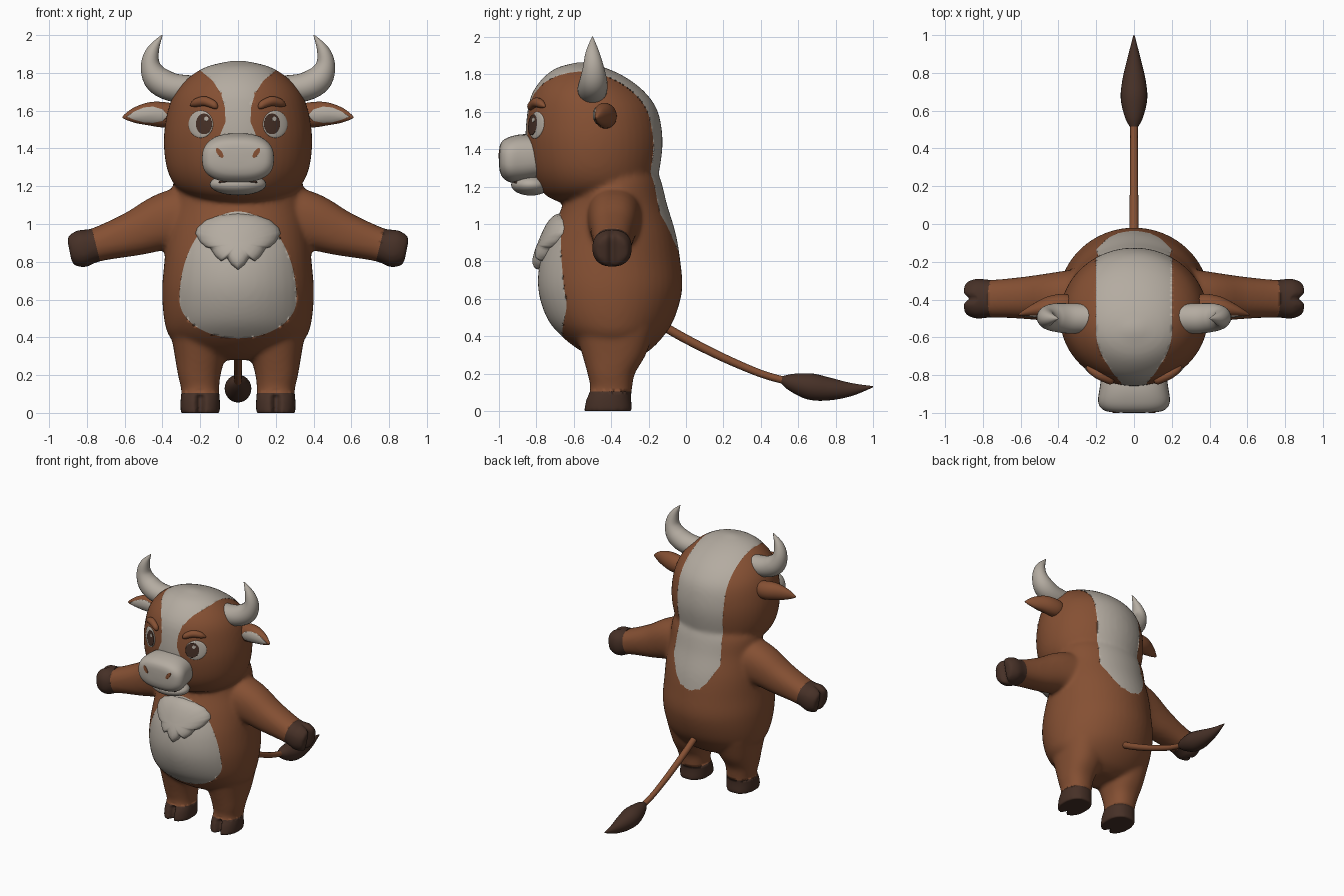
import bpy, bmesh, math
from mathutils import Vector
from mathutils.bvhtree import BVHTree

if "Cube" in bpy.data.objects:
    bpy.data.objects.remove(bpy.data.objects["Cube"])

X, Y, Z = Vector((1, 0, 0)), Vector((0, 1, 0)), Vector((0, 0, 1))
VOX = 0.013


def material(name, rgb):
    m = bpy.data.materials.new(name)
    m.diffuse_color = (*rgb, 1)
    m.use_nodes = True
    m.node_tree.nodes["Principled BSDF"].inputs["Base Color"].default_value = m.diffuse_color
    return m


BROWN = material("brown_fur", (0.235, 0.080, 0.033))
CREAM = material("cream_fur", (0.455, 0.410, 0.355))
DARK = material("dark_hoof", (0.062, 0.030, 0.020))


def finish(name, bm, *mats):
    bmesh.ops.recalc_face_normals(bm, faces=bm.faces)
    me = bpy.data.meshes.new(name)
    bm.to_mesh(me)
    bm.free()
    for m in mats:
        me.materials.append(m)
    me.shade_smooth()
    ob = bpy.data.objects.new(name, me)
    bpy.context.collection.objects.link(ob)
    return ob


def resample(rows, k=5):
    """Catmull-Rom interpolation through the stations."""
    out, n = [], len(rows)
    for i in range(n - 1):
        quad = [rows[max(i - 1, 0)], rows[i], rows[i + 1], rows[min(i + 2, n - 1)]]
        for j in range(k):
            t = j / k
            out.append([0.5 * (2 * b + (c - a) * t + (2 * a - 5 * b + 4 * c - d) * t * t
                               + (3 * b - a - 3 * c + d) * t ** 3) for a, b, c, d in zip(*quad)])
    return out + [list(rows[-1])]


def tube(bm, rows, across, axis=None, side=1, segs=28, power=2.0):
    """Loft of rings; each row is x, y, z, radius along 'across', other radius."""
    rows = resample(rows)
    cs = [Vector(r[:3]) for r in rows]
    rings = []
    for i, r in enumerate(rows):
        t = axis or (cs[min(i + 1, len(cs) - 1)] - cs[max(i - 1, 0)]).normalized()
        n = across.cross(t)
        ring = []
        for k in range(segs):
            a = math.tau * k / segs
            c, s = (math.copysign(abs(f) ** (2 / power), f) for f in (math.cos(a), math.sin(a)))
            p = cs[i] + across * c * max(r[3], .002) + n * s * max(r[4], .002)
            ring.append(bm.verts.new((p.x * side, p.y, p.z)))
        rings.append(ring)
    for a, b in zip(rings, rings[1:]):
        for k in range(segs):
            bm.faces.new((a[k], a[k - 1], b[k - 1], b[k]))
    bm.faces.new(rings[0])
    bm.faces.new(rings[-1])


def tube_part(name, mat, rows, across, **kw):
    bm = bmesh.new()
    tube(bm, rows, across, **kw)
    return finish(name, bm, mat)


def trunk(bm, rows):
    """Horizontal rings from z, half width, front y, back y."""
    tube(bm, [(0, (f + b) / 2, z, w, (b - f) / 2) for z, w, f, b in rows], X, axis=Z, segs=48)


def table(z, pts):
    if z <= pts[0][0]:
        return pts[0][1]
    for (a, va), (b, vb) in zip(pts, pts[1:]):
        if z <= b:
            return va + (vb - va) * (z - a) / (b - a)
    return pts[-1][1]


# ---- body: head, torso, arms and legs fused together ----
bm = bmesh.new()
trunk(bm, [(.28, .10, -.47, -.28), (.32, .26, -.56, -.20), (.4, .36, -.665, -.12),
           (.5, .392, -.745, -.06), (.65, .402, -.79, -.02), (.8, .39, -.78, -.03),
           (.95, .375, -.725, -.055), (1.1, .35, -.66, -.1), (1.25, .33, -.62, -.14),
           (1.36, .2, -.55, -.2)])
trunk(bm, [(1.1, .1, -.62, -.4), (1.14, .24, -.73, -.25), (1.2, .33, -.79, -.17),
           (1.3, .378, -.835, -.14), (1.45, .393, -.858, -.125), (1.6, .372, -.848, -.15),
           (1.7, .33, -.822, -.215), (1.78, .255, -.765, -.315), (1.835, .16, -.69, -.43),
           (1.865, .03, -.58, -.54)])
for s in (1, -1):
    tube(bm, [(.1, -.38, 1.03, .17, .2), (.35, -.385, 1.02, .14, .16), (.55, -.39, .95, .115, .12),
              (.75, -.395, .89, .1, .09), (.83, -.395, .87, .108, .102), (.892, -.395, .857, .085, .08)],
         Y, side=s, power=2.3)
    tube(bm, [(.2, -.42, -.012, .105, .135), (.2, -.415, .07, .105, .122), (.2, -.4, .12, .1, .112),
              (.205, -.4, .2, .113, .127), (.2, -.385, .3, .135, .17), (.19, -.38, .45, .17, .22)],
         X, axis=Z, side=s, power=2.3)
body = finish("body", bm, BROWN, CREAM, DARK)
rm = body.modifiers.new("fuse", 'REMESH')
rm.mode, rm.voxel_size = 'VOXEL', VOX
sm = body.modifiers.new("soften", 'SMOOTH')
sm.factor, sm.iterations = 0.5, 12
fused = bpy.data.meshes.new_from_object(body.evaluated_get(bpy.context.evaluated_depsgraph_get()))
body.modifiers.clear()


# colour regions of the body: negative inside
def stripe(p):
    if p.y < -.35 and p.z < 1.3:
        return 1
    if p.y > -.35:
        w = table(p.z, [(.8, -.12), (.84, .0), (.87, .08), (.92, .13), (1.05, .2), (1.25, .185), (1.5, .2)])
    else:
        w = table(p.z, [(1.3, .12), (1.46, .1), (1.54, .066), (1.62, .07), (1.69, .09), (1.83, .18), (1.88, .2)])
        w += (.2 - w) * min(max((p.y + .75) / .15, 0), 1)
    return abs(p.x) - w


def belly(p):
    if p.y > -.4:
        return 1
    return .25 * (math.hypot(p.x / .31, (p.z - .6) / (.205 if p.z < .6 else .466)) - 1)


def hoof(p):
    return min(p.z - .105, .24 * (p.z - .89) - .97 * (abs(p.x) - .752))


REGIONS = ((stripe, 1), (belly, 1), (hoof, 2))
bm = bmesh.new()
bm.from_mesh(fused)
bm.normal_update()
for v in bm.verts:
    for f, _ in REGIONS:      # slide vertices onto the colour borders
        d = f(v.co)
        if abs(d) < VOX:
            g = Vector([(f(v.co + e * 1e-4) - d) / 1e-4 for e in (X, Y, Z)])
            g -= v.normal * g.dot(v.normal)
            step = g * (d / max(g.length_squared, 1e-6))
            if step.length < VOX * .6:
                v.co -= step
bm.normal_update()
for fc in bm.faces:
    fc.smooth = True
    c = fc.calc_center_median()
    fc.material_index = next((m for f, m in REGIONS if f(c) < 0), 0)
for v in bm.verts:            # cloven hooves and flat soles
    p = v.co
    s = math.copysign(1, p.x)
    if p.z < .11 and p.y < -.45:
        p.y += .05 * math.exp(-((abs(p.x) - .2) / .018) ** 2) * min(1, (.11 - p.z) / .03)
    if abs(p.x) > .82:
        p.x -= s * .03 * math.exp(-((p.y + .395) / .018) ** 2) * min(1, (abs(p.x) - .82) / .04)
    p.z = max(p.z, 0)
body_tree = BVHTree.FromBMesh(bm)
bm.to_mesh(body.data)
bm.free()


def tree_of(ob):
    return BVHTree.FromPolygons([v.co for v in ob.data.vertices], [p.vertices[:] for p in ob.data.polygons])


def on_surface(tree, x, z):
    hit = tree.ray_cast(Vector((x, -3, z)), Y)[0]
    return hit if hit is not None else tree.find_nearest(Vector((x, -.9, z)))[0]


def ellipse(cx, cz, rx, rz, rot=0, n=32):
    c, s = math.cos(rot), math.sin(rot)
    pts = [(rx * math.cos(math.tau * i / n), rz * math.sin(math.tau * i / n)) for i in range(n)]
    return [(cx + a * c - b * s, cz + a * s + b * c) for a, b in pts]


def patch(name, mat, tree, outline, lift=.003, bulge=.0):
    """Thin shape drawn in x, z and laid on the front of a surface."""
    n = len(outline)
    cx, cz = (sum(p[i] for p in outline) / n for i in (0, 1))
    bm = bmesh.new()
    rings = []
    for r, up in [(r, lift + bulge * math.sqrt(1 - r ** 4)) for r in (.1, .35, .6, .78, .9, .97, 1)] + [(1, -.01)]:
        ring = []
        for x, z in outline:
            q = on_surface(tree, cx + (x - cx) * r, cz + (z - cz) * r)
            ring.append(bm.verts.new((cx + (x - cx) * r, q.y - up, cz + (z - cz) * r)))
        rings.append(ring)
    for a, b in zip(rings, rings[1:]):
        for k in range(n):
            bm.faces.new((a[k - 1], a[k], b[k], b[k - 1]))
    bm.faces.new(rings[0])
    return finish(name, bm, mat)


# ---- muzzle, lower lip, mouth line ----
muzzle = tube_part("muzzle", CREAM, [(0, -.76, 1.36, .165, .115), (0, -.87, 1.352, .182, .128),
                   (0, -.94, 1.345, .19, .122), (0, -.98, 1.347, .168, .098), (0, -.996, 1.35, .12, .065),
                   (0, -1.0, 1.352, .03, .02)], X, axis=-Y, segs=40, power=2.6)
muzzle_tree = tree_of(muzzle)
bm = bmesh.new()
bmesh.ops.create_uvsphere(bm, u_segments=32, v_segments=16, radius=1)
for v in bm.verts:
    v.co = Vector((v.co.x * .15, v.co.y * .105 - .83, v.co.z * .058 + 1.21))
finish("lower_lip", bm, CREAM)
tube_part("mouth_line", DARK, [(-.1, -.905, 1.222, .006, .006), (0, -.935, 1.23, .006, .006),
          (.1, -.905, 1.222, .006, .006)], Z, segs=8)

# ---- chest tuft with ragged lower edge ----
half = [(0, 1.055), (.1, 1.045), (.17, 1.02), (.215, .98), (.225, .95), (.2, .905), (.17, .878), (.147, .872),
        (.12, .83), (.09, .803), (.058, .82), (.035, .785), (0, .757)]
loop = half + [(-x, z) for x, z in half[-2:0:-1]]
dense = [(a[0] + (b[0] - a[0]) * t / 3, a[1] + (b[1] - a[1]) * t / 3)
         for a, b in zip(loop, loop[1:] + loop[:1]) for t in range(3)]
patch("chest_tuft", CREAM, body_tree, dense, bulge=.045)

# ---- paired parts ----
for s, side in ((1, "left"), (-1, "right")):
    tube_part(side + "_horn", CREAM, [(.22, -.5, 1.715, .075, .07), (.34, -.5, 1.722, .08, .075),
              (.425, -.495, 1.765, .074, .073), (.463, -.495, 1.84, .056, .052),
              (.45, -.5, 1.92, .036, .033), (.402, -.5, 2.0, .003, .003)], Y, side=s)
    ear = tube_part(side + "_ear", BROWN, [(.32, -.43, 1.575, .05, .055), (.38, -.43, 1.577, .06, .067),
                    (.46, -.44, 1.583, .055, .064), (.54, -.458, 1.576, .032, .045),
                    (.59, -.473, 1.568, .013, .02), (.612, -.48, 1.565, .003, .003)], Y, side=s)
    leaf = [(s * x, z) for x, z in ((.37, 1.575), (.4, 1.607), (.45, 1.622), (.5, 1.617), (.55, 1.595),
            (.59, 1.568), (.55, 1.552), (.5, 1.538), (.45, 1.535), (.4, 1.545))]
    patch(side + "_ear_inside", CREAM, tree_of(ear), leaf, lift=.004)
    patch(side + "_eye_white", CREAM, body_tree, ellipse(s * .197, 1.528, .065, .072), lift=.003, bulge=.006)
    patch(side + "_pupil", DARK, body_tree, ellipse(s * .18, 1.53, .043, .055), lift=.012)
    patch(side + "_eye_glint", CREAM, body_tree, ellipse(s * .18 + .012, 1.557, .011, .012), lift=.015)
    patch(side + "_nostril", BROWN, muzzle_tree, ellipse(s * .097, 1.376, .013, .03, -.6 * s), lift=.003)
    brow = []
    for x, z, r in ((.107, 1.622, .006), (.122, 1.63, .022), (.175, 1.65, .026), (.225, 1.642, .022), (.252, 1.63, .006)):
        brow.append((x, on_surface(body_tree, x, z).y - .008, z, r, r))
    tube_part(side + "_brow", BROWN, brow, Z, side=s, segs=16)

# ---- tail ----
tube_part("tail", BROWN, [(0, -.14, .465, .024, .024), (0, .0, .385, .024, .024), (0, .2, .285, .022, .022),
          (0, .4, .2, .02, .02), (0, .54, .16, .02, .02)], X, segs=16)
tube_part("tail_tuft", DARK, [(0, .505, .17, .015, .015), (0, .56, .155, .046, .045), (0, .66, .132, .07, .07),
          (0, .76, .118, .062, .062), (0, .88, .115, .034, .036), (0, 1.0, .13, .003, .003)], X, segs=24)
